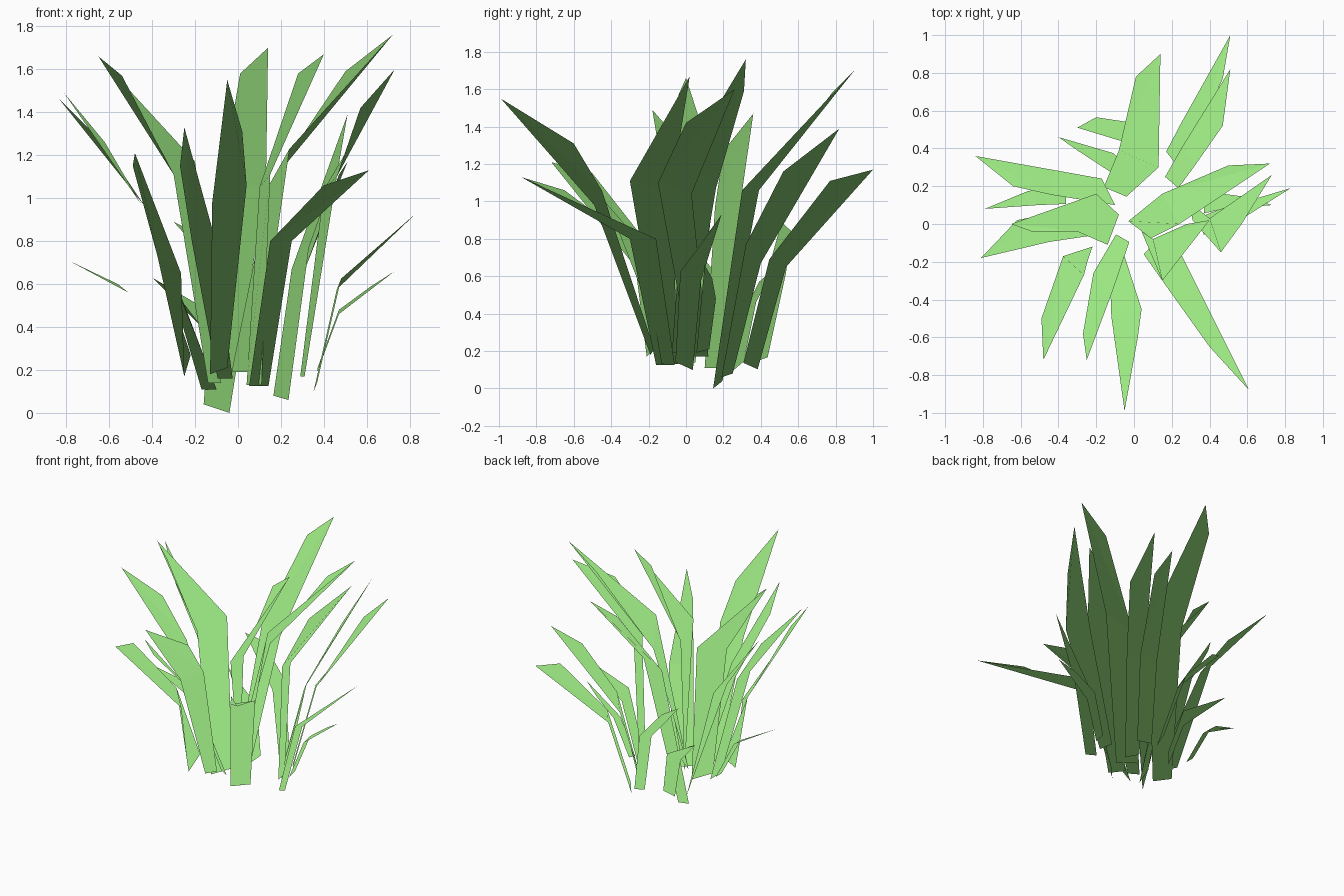
import bpy
from mathutils import Vector as V

green = bpy.data.materials.new("leaf_green")
green.diffuse_color = (0.40, 0.97, 0.27, 1)


# One leaf: a stem strip plus a kite-shaped tip with a shoulder on the +half side.
# The upper side faces up, and the shading normals point almost straight up as on game foliage.
def blade(name, base, mid, shoulder, tip, half, base_half=None):
    base, mid, tip, half = V(base), V(mid), V(tip), V(half)
    bh = V(base_half) if base_half else half * 0.85
    verts = [base - bh, base + bh, mid + half, mid - half, V(shoulder), tip]
    faces = [(0, 1, 2, 3), (3, 2, 5), (2, 4, 5)]
    if (verts[2] - verts[3]).cross(tip - verts[3]).z < 0:
        faces = [f[::-1] for f in faces]
    mesh = bpy.data.meshes.new(name)
    mesh.from_pydata(verts, [], faces)
    mesh.shade_smooth()
    normals = [(V((0, 0, 1)) + p.normal * 0.06).normalized() for p in mesh.polygons for _ in p.vertices]
    mesh.normals_split_custom_set(normals)
    mesh.materials.append(green)
    obj = bpy.data.objects.new(name, mesh)
    bpy.context.collection.objects.link(obj)


# Back blades
blade("back_right_outer_blade", (.20, .345, .12), (.285, .49, .67), (.47, .77, 1.11), (.51, 1.0, 1.17),
      (.035, -.045, .02))
blade("back_right_inner_blade", (.20, .22, .07), (.29, .36, .72), (.47, .52, 1.16), (.51, .82, 1.39),
      (.04, -.04, .05), (.035, -.03, -.01))
blade("back_tall_blade", (-.10, .17, .02), (.025, .345, 1.06), (.01, .78, 1.58), (.14, .90, 1.70),
      (-.105, .045, 0), (-.06, .025, .02))
blade("back_low_blade", (.10, .39, .15), (-.01, .48, .60), (-.20, .565, .84), (-.30, .51, .89),
      (.01, .055, .02))
blade("back_left_low_blade", (-.06, .28, .12), (-.14, .34, .43), (-.30, .39, .57), (-.40, .46, .63),
      (-.03, -.035, -.03))

# Left blades
blade("left_back_blade", (-.135, .17, .11), (-.43, .22, .96), (-.64, .20, 1.27), (-.84, .36, 1.47),
      (-.01, -.065, .01), (.035, -.07, 0))
blade("left_low_blade", (-.36, .14, .28), (-.51, .14, .56), (-.56, .175, .60), (-.79, .08, .71),
      (0, .04, 0))
blade("left_tall_blade", (-.11, -.03, .14), (-.25, .06, 1.14), (-.54, -.04, 1.57), (-.65, 0, 1.66),
      (-.05, -.10, -.03), (-.03, -.08, 0))
blade("left_front_blade", (-.24, 0, .19), (-.45, -.02, .97), (-.62, .02, 1.26), (-.81, -.18, 1.49),
      (0, .075, 0))

# Front blades
blade("front_left_outer_blade", (-.235, -.165, .22), (-.32, -.22, .69), (-.49, -.50, 1.15),
      (-.48, -.72, 1.21), (-.055, .05, .04), (.015, .045, .05))
blade("front_left_inner_blade", (-.06, -.075, .16), (-.165, -.31, .82), (-.27, -.58, 1.15),
      (-.25, -.72, 1.33), (-.05, .05, -.02), (-.035, .02, 0))
blade("front_tall_blade", (-.09, -.18, .195), (-.04, -.47, 1.02), (.02, -.60, 1.31), (-.05, -.99, 1.55),
      (.08, .02, .04), (.04, .01, .015))
blade("front_right_blade", (.097, -.11, .125), (.20, -.23, .80), (.40, -.65, 1.06), (.61, -.88, 1.13),
      (-.05, -.07, 0), (-.045, -.05, 0))

# Right blades
blade("right_front_low_blade", (.36, -.01, .12), (.47, .025, .60), (.65, .08, .77), (.83, .19, .93),
      (.01, -.055, .025))
blade("right_back_low_blade", (.37, .09, .20), (.47, .12, .47), (.62, .14, .59), (.73, .10, .66),
      (0, .04, .01))
blade("right_middle_blade", (.30, .07, .17), (.43, -.06, 1.07), (.57, 0, 1.42), (.73, .26, 1.60),
      (.03, -.09, .03), (.01, -.05, 0))
blade("right_tallest_blade", (.03, -.03, .19), (.195, .08, 1.15), (.50, .31, 1.59), (.72, .32, 1.76),
      (-.045, .08, -.08), (-.06, .045, 0))
blade("right_inner_blade", (.075, -.085, .13), (.125, -.19, 1.08), (.28, 0, 1.58), (.40, .02, 1.67),
      (-.025, .11, -.03), (-.035, .045, 0))
